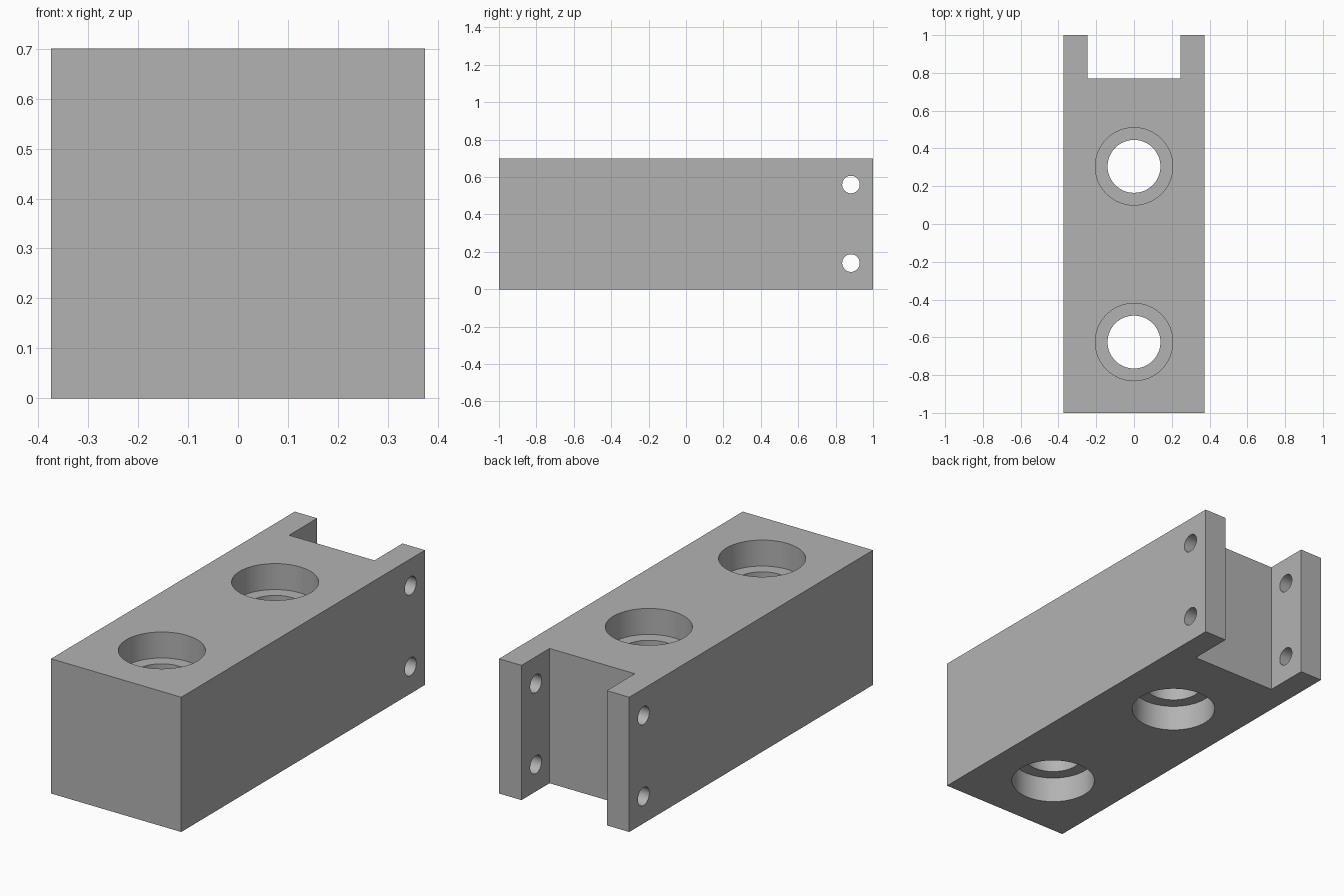
import bpy, bmesh, math
from mathutils import Matrix

cube = bpy.data.objects.get("Cube")
if cube:
    bpy.data.objects.remove(cube, do_unlink=True)

HALF_W, HEIGHT = 0.374, 0.70
SLOT_W, SLOT_Y = 0.245, 0.77
BORE_DEPTH = 0.135

# Plain grey finish
grey = bpy.data.materials.new("plain_grey")
grey.use_nodes = True
colour = (0.45, 0.45, 0.45, 1)
grey.diffuse_color = colour
grey.node_tree.nodes["Principled BSDF"].inputs["Base Color"].default_value = colour


def add_object(name, bm):
    bmesh.ops.recalc_face_normals(bm, faces=bm.faces)
    mesh = bpy.data.meshes.new(name)
    bm.to_mesh(mesh)
    bm.free()
    obj = bpy.data.objects.new(name, mesh)
    obj.data.materials.append(grey)
    bpy.context.collection.objects.link(obj)
    return obj


def drill(target, centre, radius, depth, axis="Z", sides=64):
    """Cut a round hole of the given depth centred on a point."""
    turn = Matrix.Rotation(math.pi / 2, 4, "Y") if axis == "X" else Matrix()
    bm = bmesh.new()
    bmesh.ops.create_cone(bm, cap_ends=True, segments=sides, radius1=radius,
                          radius2=radius, depth=depth,
                          matrix=Matrix.Translation(centre) @ turn)
    cutter = add_object("hole_cutter", bm)
    cutter.hide_render = True
    cut = target.modifiers.new("hole", "BOOLEAN")
    cut.operation, cut.solver, cut.object = "DIFFERENCE", "EXACT", cutter
    bpy.context.view_layer.objects.active = target
    bpy.ops.object.modifier_apply(modifier=cut.name)
    bpy.data.objects.remove(cutter, do_unlink=True)


# Block with a slot between two lugs at the back
half = [(HALF_W, -1), (HALF_W, 1), (SLOT_W, 1), (SLOT_W, SLOT_Y)]
outline = half + [(-x, y) for x, y in reversed(half)]
bm = bmesh.new()
base = bm.faces.new([bm.verts.new((x, y, 0)) for x, y in outline])
top = bmesh.ops.extrude_face_region(bm, geom=[base])["geom"]
bmesh.ops.translate(bm, vec=(0, 0, HEIGHT),
                    verts=[v for v in top if isinstance(v, bmesh.types.BMVert)])
block = add_object("slotted_block", bm)

# Through holes, counterbored from above and below
for y in (-0.625, 0.305):
    drill(block, (0, y, HEIGHT / 2), 0.14, 2)
    for z in (0, HEIGHT):
        drill(block, (0, y, z), 0.205, 2 * BORE_DEPTH)

# Pin holes across both lugs
for z in (0.14, 0.56):
    drill(block, (0, 0.882, z), 0.047, 2, "X", 32)

# Smooth bores with crisp edges
bpy.ops.object.select_all(action="DESELECT")
block.select_set(True)
bpy.context.view_layer.objects.active = block
bpy.ops.object.shade_smooth_by_angle(angle=math.radians(30))
